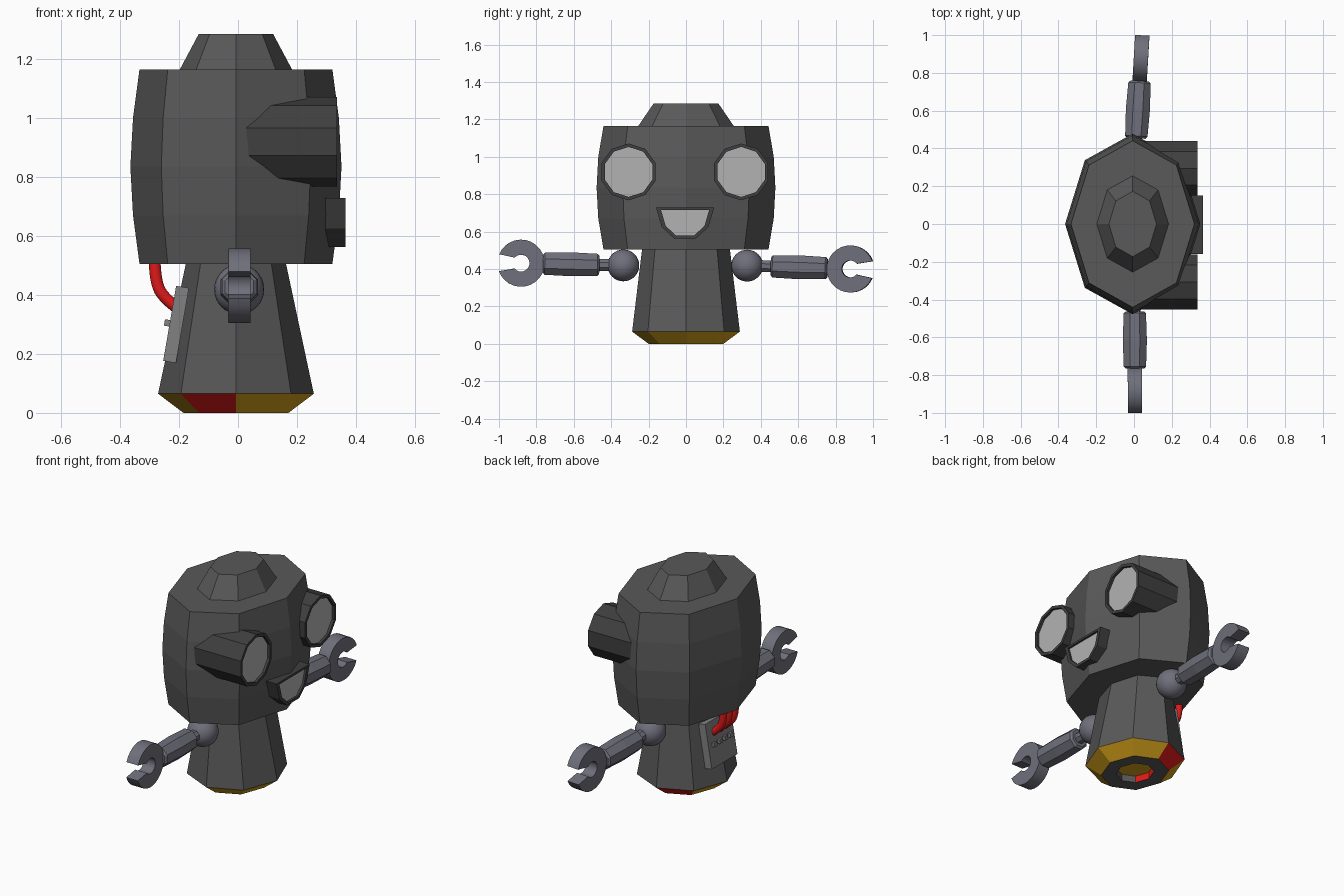
import bpy, bmesh
from math import sin, cos, pi, radians
from mathutils import Vector, Matrix

if "Cube" in bpy.data.objects:
    bpy.data.objects.remove(bpy.data.objects["Cube"])


def material(name, r, g, b):
    m = bpy.data.materials.new(name)
    m.diffuse_color = (r, g, b, 1)
    m.use_nodes = True
    m.node_tree.nodes["Principled BSDF"].inputs["Base Color"].default_value = m.diffuse_color
    return m


DARK = material("dark_shell", .1, .1, .1)
BLACK = material("black_rim", .05, .05, .05)
PALE = material("pale_lens", .45, .45, .45)
PANEL = material("panel_grey", .22, .22, .22)
STEEL = material("blue_steel", .16, .16, .2)
RED = material("red", .75, .01, .01)
YELLOW = material("yellow", .65, .35, .01)


def loft(name, rings, mats, matrix=Matrix()):
    """Skin a list of rings; mats has one material per band plus one for the end cap."""
    slots = list(dict.fromkeys(mats))
    bm = bmesh.new()
    vs = [[bm.verts.new(p) for p in ring] for ring in rings]
    n = len(vs[0])
    bm.faces.new(vs[0]).material_index = slots.index(mats[0])
    for a, b, m in zip(vs, vs[1:], mats):
        for i in range(n):
            j = (i + 1) % n
            bm.faces.new((a[i], a[j], b[j], b[i])).material_index = slots.index(m)
    bm.faces.new(vs[-1]).material_index = slots.index(mats[-1])
    bmesh.ops.recalc_face_normals(bm, faces=bm.faces)
    me = bpy.data.meshes.new(name)
    bm.to_mesh(me)
    bm.free()
    for m in slots:
        me.materials.append(m)
    ob = bpy.data.objects.new(name, me)
    bpy.context.collection.objects.link(ob)
    ob.matrix_world = matrix
    return ob


def smooth(ob):
    bpy.ops.object.select_all(action='DESELECT')
    ob.select_set(True)
    bpy.context.view_layer.objects.active = ob
    bpy.ops.object.shade_smooth_by_angle(angle=radians(35))


def oval(z, rx, ry, cx=-.007):
    return [(cx + rx * cos(i * pi / 4), ry * sin(i * pi / 4), z) for i in range(8)]


# Head, cap and torso: stacked oval octagons
loft("head", [oval(.505, .327, .441), oval(.67, .349, .469), oval(.835, .358, .478),
              oval(1.0, .349, .469), oval(1.165, .327, .441)], [DARK] * 5)
loft("head_cap", [oval(1.15, .196, .262), oval(1.165, .19, .255), oval(1.285, .126, .173)], [DARK] * 3)
loft("torso", [oval(.52, .168, .233), oval(.505, .17, .235), oval(.065, .264, .288)], [DARK] * 3)

# Yellow base with a recessed opening underneath
base = loft("base", [oval(.065, .264, .288), oval(0, .178, .2), oval(0, .1, .112), oval(.04, .1, .112)],
            [YELLOW, DARK, DARK, YELLOW])
base.data.materials.append(RED)
for p in base.data.polygons:
    if p.center.x < -.08 and p.center.z > .01 and abs(p.center.x + .007) < .11:
        p.material_index = 2


def recessed(name, outline, cy, cz, back, front, inset, depth):
    """Rimmed tube pointing along +x, closed by a pale sunken face."""
    def ring(x, k):
        return [(x, cy + y * k, cz + z * k) for y, z in outline]
    loft(name, [ring(back, 1), ring(front, 1), ring(front, inset), ring(front - depth, inset)],
         [BLACK, BLACK, BLACK, PALE])


# Eyes: ten-sided tubes
eye = [(.152 * sin(i * pi / 5), .152 * cos(i * pi / 5)) for i in range(10)]
for side, y in (("right", -.307), ("left", .295)):
    recessed(side + "_eye", eye, y, .919, .0, .335, .88, .015)

# Mouth
half = [(.155, .073), (.125, -.03), (.058, -.092)]
recessed("mouth", half + [(-y, z) for y, z in reversed(half)], -.005, .655, .2, .365, .83, .012)


def disc(y, r, n=8):
    return [(r * cos((i + .5) * 2 * pi / n), y, r * sin((i + .5) * 2 * pi / n)) for i in range(n)]


# Open claw outline: outer arc out and inner arc back, gap facing +y
outer = [radians(21 + (360 - 42) * i / 24) for i in range(25)]
inner = [radians(40 + (360 - 80) * i / 24) for i in range(25)]
claw = [(.126 * cos(a), .126 * sin(a)) for a in outer] + \
       [(.045 * cos(a), .045 * sin(a)) for a in reversed(inner)]


def arm(side, shoulder, hand):
    shoulder, hand = Vector(shoulder), Vector(hand)
    d = (hand - shoulder).normalized()
    x = (Vector((1, 0, 0)) - d * d.x).normalized()
    z = x.cross(d)
    m = Matrix.Translation(shoulder) @ Matrix((x, d, z)).transposed().to_4x4()
    reach = (hand - shoulder).length
    bpy.ops.mesh.primitive_uv_sphere_add(segments=24, ring_count=16, radius=.085, location=shoulder)
    ball = bpy.context.object
    ball.name = side + "_shoulder"
    ball.data.materials.append(STEEL)
    smooth(ball)
    loft(side + "_wrist_link", [disc(.05, .034), disc(.16, .034)], [STEEL] * 2, m)
    loft(side + "_forearm", [disc(.128, .052), disc(.138, .064), disc(.28, .069),
                             disc(.42, .064), disc(.43, .052)], [STEEL] * 5, m)
    c = loft(side + "_claw", [[(s, reach + u, v) for u, v in claw] for s in (-.038, .038)],
             [STEEL] * 2, m)
    smooth(c)


arm("right", (.004, -.335, .419), (.005, -.882, .431))
arm("left", (.004, .327, .418), (.037, .88, .4))

# Control panel on the back, leaning with the torso
tilt = Matrix.Translation((-.21, 0, .3)) @ Matrix.Rotation(radians(9.8), 4, 'Y')


def box(name, cx, cy, cz, sx, sy, sz):
    rings = [[(cx + a * sx / 2, cy + b * sy / 2, cz + c * sz / 2)
              for a, b in ((-1, -1), (1, -1), (1, 1), (-1, 1))] for c in (-1, 1)]
    loft(name, rings, [PANEL] * 2, tilt)


box("back_panel", 0, 0, 0, .044, .24, .258)
for i in range(4):
    box(f"panel_button_{i + 1}", -.028, -.075 + .05 * i, 0, .024, .026, .022)

# Red cables from the panel up into the head
for i, y in enumerate((-.06, -.005, .05)):
    cu = bpy.data.curves.new(f"cable_{i + 1}", 'CURVE')
    cu.dimensions = '3D'
    cu.bevel_depth = .021
    cu.bevel_resolution = 3
    cu.materials.append(RED)
    sp = cu.splines.new('NURBS')
    path = [(-.283, .53), (-.282, .45), (-.25, .385), (-.19, .345)]
    sp.points.add(len(path) - 1)
    for p, (px, pz) in zip(sp.points, path):
        p.co = (px, y, pz, 1)
    sp.order_u = 3
    sp.use_endpoint_u = True
    bpy.context.collection.objects.link(bpy.data.objects.new(f"cable_{i + 1}", cu))
